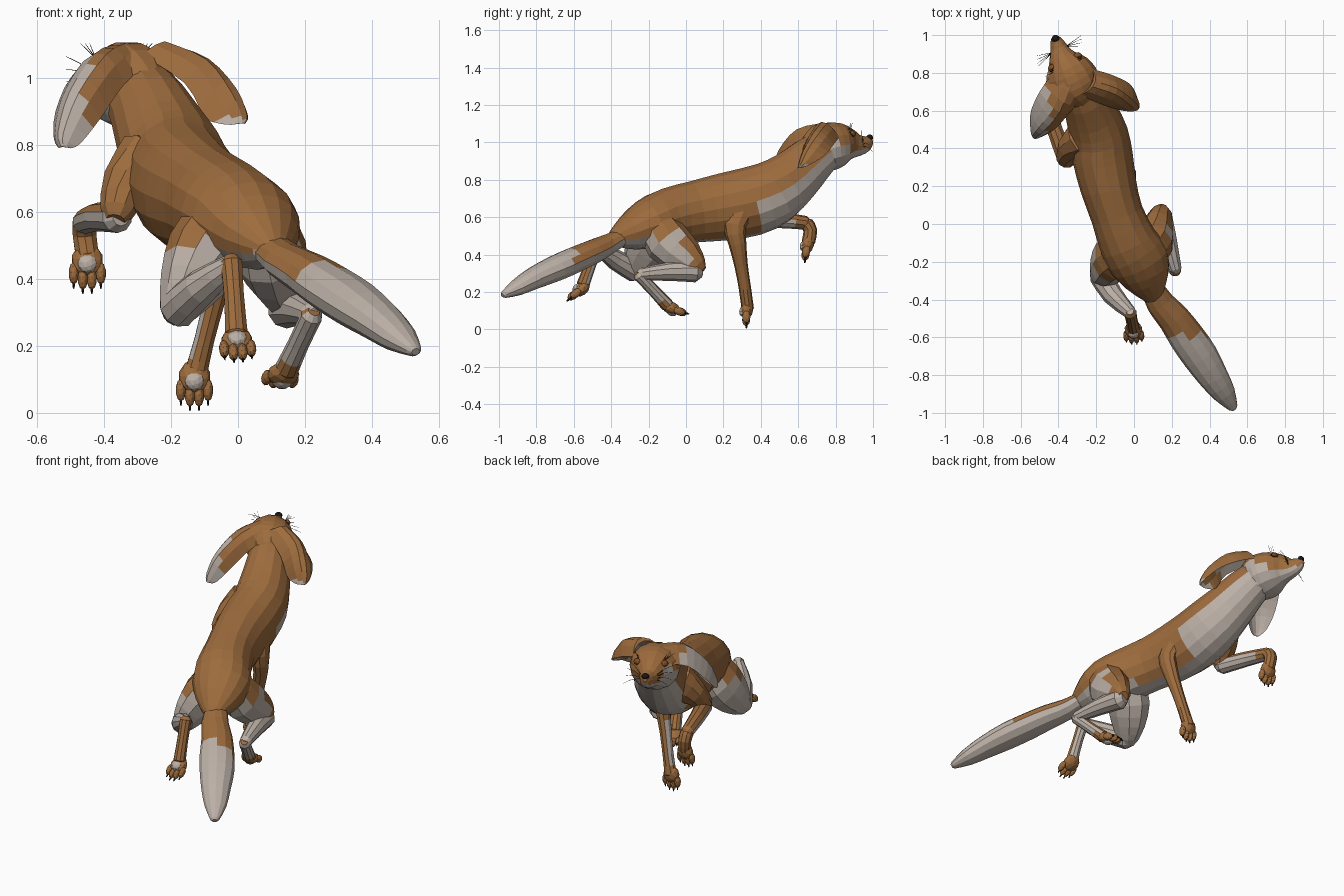
import bpy, bmesh, math
from mathutils import Vector, Matrix

if "Cube" in bpy.data.objects:
    bpy.data.objects.remove(bpy.data.objects["Cube"])

FUR, CREAM, DARK, EYE = range(4)
MATS = []
for name, col in (("brown fur", (.34, .15, .047)), ("cream fur", (.50, .435, .385)),
                  ("dark nose and claws", (.012, .009, .008)), ("amber eye", (.22, .075, .015))):
    m = bpy.data.materials.new(name)
    m.diffuse_color = (*col, 1)
    m.use_nodes = True
    m.node_tree.nodes["Principled BSDF"].inputs["Base Color"].default_value = m.diffuse_color
    MATS.append(m)


def finish(name, bm, rule=None):
    bmesh.ops.recalc_face_normals(bm, faces=bm.faces)
    bm.normal_update()
    if rule:
        for f in bm.faces:
            f.material_index = rule(f.calc_center_median(), f.normal)
    me = bpy.data.meshes.new(name)
    bm.to_mesh(me)
    bm.free()
    for m in MATS:
        me.materials.append(m)
    ob = bpy.data.objects.new(name, me)
    bpy.context.collection.objects.link(ob)
    return ob


def smooth(rows, n):
    """Catmull-Rom interpolation of number tuples."""
    out = []
    for i in range(len(rows) - 1):
        p0, p1 = rows[max(i - 1, 0)], rows[i]
        p2, p3 = rows[i + 1], rows[min(i + 2, len(rows) - 1)]
        for k in range(n):
            t = k / n
            out.append([.5 * (2 * b + (c - a) * t + (2 * a - 5 * b + 4 * c - d) * t * t
                              + (3 * b - a - 3 * c + d) * t ** 3)
                        for a, b, c, d in zip(p0, p1, p2, p3)])
    return out + [list(rows[-1])]


def skin(name, rings, rule):
    bm = bmesh.new()
    vs = [[bm.verts.new(p) for p in r] for r in rings]
    n = len(vs[0])
    for a, b in zip(vs, vs[1:]):
        for i in range(n):
            bm.faces.new((a[i], a[(i + 1) % n], b[(i + 1) % n], b[i]))
    bm.faces.new(vs[0])
    bm.faces.new(vs[-1])
    return finish(name, bm, rule)


def loft(name, rows, rule, up=(1, 0, 0), seg=10, n=2):
    """Tube through (x, y, z, half width, half height) with rounded ends."""
    rows = smooth([tuple(r) if len(r) == 5 else (*r, r[3]) for r in rows], n)
    pts = [Vector(r[:3]) for r in rows]
    wh = [(r[3], r[4]) for r in rows]
    d0, d1 = (pts[0] - pts[1]).normalized(), (pts[-1] - pts[-2]).normalized()
    pts = [pts[0] + d0 * min(wh[0]) * .6] + pts + [pts[-1] + d1 * min(wh[-1]) * .6]
    wh = [(wh[0][0] * .55, wh[0][1] * .55)] + wh + [(wh[-1][0] * .55, wh[-1][1] * .55)]
    rings = []
    for i, (p, (w, h)) in enumerate(zip(pts, wh)):
        t = (pts[min(i + 1, len(pts) - 1)] - pts[max(i - 1, 0)]).normalized()
        s = t.cross(Vector(up)).normalized()
        u = s.cross(t)
        rings.append([p + s * w * math.cos(a) + u * h * math.sin(a)
                      for a in (2 * math.pi * k / seg for k in range(seg))])
    return skin(name, rings, rule)


Z = (0, 0, 1)
fur = lambda c, n: FUR
cream = lambda c, n: CREAM

# torso and neck, cream throat and belly
loft("body", [(.10, -.38, .49, .06, .05), (.07, -.30, .52, .12, .10), (.03, -.2, .565, .16, .135),
              (-.03, -.1, .60, .155, .155), (-.09, .05, .63, .14, .165), (-.135, .2, .655, .15, .18),
              (-.165, .35, .685, .16, .185), (-.185, .47, .735, .155, .175), (-.225, .58, .82, .14, .15),
              (-.265, .67, .905, .12, .13), (-.30, .74, .96, .11, .11)],
     lambda c, n: CREAM if (n.z < -.8 or (c.y > .4 and n.z < .1 and n.z - n.y < -.25)
                            or (c.y < -.2 and c.z < .48)) else FUR, Z, 16)

# tail with a brown saddle at its root
loft("tail", [(.09, -.33, .50, .06, .045), (.14, -.42, .455, .075, .055), (.21, -.5, .415, .085, .065),
              (.28, -.6, .37, .095, .07), (.35, -.7, .325, .095, .07), (.42, -.81, .275, .08, .06),
              (.48, -.9, .225, .06, .045), (.525, -.972, .187, .026, .02)],
     lambda c, n: FUR if c.y > -.59 and n.z > .3 else CREAM, Z, 12)

# head
loft("head", [(-.27, .66, .95, .075, .09), (-.30, .71, .965, .125, .125), (-.33, .77, .98, .14, .13),
              (-.355, .83, .99, .118, .115), (-.38, .88, .99, .075, .083), (-.395, .925, .985, .05, .058),
              (-.408, .96, .995, .037, .045), (-.416, .98, 1.008, .024, .03)],
     lambda c, n: CREAM if n.z < (.25 if c.y < .87 else -.3) else FUR, Z, 14)


def blob(bm, co, radii, axes, mat, sub=1):
    """Ellipsoid with radii along three axes."""
    m = Matrix.Translation(co) @ Matrix(axes).transposed().to_4x4() @ Matrix.Diagonal((*radii, 1))
    r = bmesh.ops.create_icosphere(bm, subdivisions=sub, radius=1, matrix=m)
    for f in {f for v in r["verts"] for f in v.link_faces}:
        f.material_index = mat


# face: nose, eyes with dark lids, whiskers
fwd = Vector((-.42, .907, 0))
side = Vector((.907, .42, 0))
axes = (side, fwd, Vector(Z))
bm = bmesh.new()
blob(bm, (-.416, .982, 1.025), (.022, .018, .018), axes, DARK, 2)
finish("nose", bm)
for s, word in ((-1, "left"), (1, "right")):
    bm = bmesh.new()
    e = Vector((-.363, .852, 1.043)) + side * s * .068
    blob(bm, e, (.026, .024, .020), axes, DARK, 2)
    blob(bm, e + fwd * .006 + side * s * .006 + Vector((0, 0, .004)), (.023, .021, .017), axes, EYE, 2)
    finish(word + "_eye", bm)
    for k in range(4):
        a = Vector((-.395, .925, .99)) + side * s * .04 + Vector((0, 0, .008 * k - .01))
        b = a + side * s * .09 + Vector((0, -.02 * k + .02, .03 * k - .03))
        loft(word + "_whisker", [(*a, .0015), (*((a + b) / 2 + Vector((0, 0, .01))), .0012), (*b, .0006)],
             lambda c, n: DARK, Z, 4, 1)
    for k in range(3):
        a = e + Vector((0, -.01 * k, .015))
        b = a + side * s * (.02 + .015 * k) + Vector((0, 0, .045))
        loft(word + "_brow_hair", [(*a, .0015), (*b, .0006)], lambda c, n: DARK, (0, 1, 0), 4, 1)


# ears: thin cupped leaves, each row is front edge, ridge, back edge
def ear(name, rows, rule):
    rings = []
    for r in smooth(rows, 3):
        a, m, b = Vector(r[:3]), Vector(r[3:6]), Vector(r[6:])
        ctrl = 2 * m - (a + b) / 2
        out = [a * (1 - t) ** 2 + ctrl * 2 * t * (1 - t) + b * t * t for t in (0, .2, .4, .6, .8, 1)]
        inner = [p.lerp(a.lerp(b, t), .3) for p, t in zip(out[1:-1], (.2, .4, .6, .8))]
        rings.append(out + inner[::-1])
    skin(name, rings, rule)


ear("left_ear", [(-.43, .80, 1.03, -.35, .75, 1.105, -.25, .69, 1.06),
                 (-.50, .70, 1.00, -.41, .60, 1.075, -.34, .59, .98),
                 (-.545, .60, .90, -.49, .50, .96, -.41, .51, .88),
                 (-.55, .52, .82, -.53, .46, .84, -.47, .47, .805),
                 (-.535, .47, .79, -.525, .45, .795, -.50, .46, .79)],
    lambda c, n: CREAM if c.x < -.45 or (n.y > .3 and c.y > .66) else FUR)
ear("right_ear", [(-.22, .82, 1.03, -.21, .74, 1.108, -.29, .68, 1.07),
                  (-.12, .79, .99, -.09, .70, 1.06, -.16, .63, .985),
                  (-.02, .74, .93, -.01, .64, .965, -.10, .61, .885),
                  (.02, .66, .88, .02, .61, .89, -.06, .60, .865),
                  (.02, .61, .862, .015, .60, .865, -.02, .595, .86)],
    lambda c, n: CREAM if c.z < .882 or (n.z < -.1 and c.z > .95) else FUR)


# paws: palm, sole pad, four toes, claws
def paw(name, c, toe, sole):
    c, t = Vector(c), Vector(toe).normalized()
    s = t.cross(Vector(sole)).normalized()
    u = s.cross(t)
    ax = (s, t, u)
    bm = bmesh.new()
    blob(bm, c, (.048, .052, .034), ax, FUR, 2)
    blob(bm, c + u * .018 + t * .012, (.03, .03, .022), ax, CREAM, 2)
    for k, back in ((-1.5, .016), (-.5, 0), (.5, 0), (1.5, .016)):
        p = c + s * k * .027 + t * (.055 - back)
        blob(bm, p, (.0155, .034, .022), ax, FUR, 2)
        blob(bm, p + t * .034 - u * .004, (.004, .015, .006), ax, DARK)
    finish(name, bm)


paw("front_right_paw", (-.13, .325, .107), (0, -.06, -1), (0, -1, 0))
paw("front_left_paw", (-.45, .65, .455), (0, -.2, -1), (0, -1, .2))
paw("hind_left_paw", (-.003, -.56, .215), (.05, -.8, -.6), (0, -.6, .8))
paw("hind_right_paw", (.135, -.08, .115), (-.25, .9, -.35), (0, -.4, -.9))

# front right leg, planted
loft("front_right_leg", [(-.06, .30, .66, .08, .05), (-.03, .26, .56, .062, .042), (-.04, .275, .46, .048, .04),
                         (-.07, .295, .34, .036, .034), (-.10, .315, .22, .033, .031), (-.128, .33, .11, .033, .036)],
     lambda c, n: CREAM if n.x < -.5 and .17 < c.z < .42 else FUR)

# front left leg, lifted and folded
loft("front_left_shoulder", [(-.27, .45, .74, .11), (-.335, .40, .68, .075), (-.36, .34, .60, .052)], fur, (0, 1, 0))
loft("front_left_forearm", [(-.36, .345, .585, .048), (-.42, .5, .585, .043), (-.458, .64, .57, .037)],
     lambda c, n: FUR if n.z > .5 or c.y > .61 else CREAM)
loft("front_left_wrist", [(-.458, .645, .565, .038), (-.458, .665, .53, .037), (-.45, .655, .47, .036)], fur)

# hind right leg, swung forward
loft("hind_right_thigh", [(.07, -.17, .58, .10, .09), (.10, -.10, .47, .125, .11), (.13, 0, .385, .10, .08),
                          (.145, .06, .33, .06, .055)],
     lambda c, n: CREAM if c.z < .51 and c.y + .3 * c.z < .13 else FUR)
loft("hind_right_shin", [(.145, .05, .31, .058), (.18, -.09, .31, .05), (.22, -.24, .295, .034)], cream)
loft("hind_right_foot", [(.22, -.25, .29, .033), (.18, -.17, .205, .032), (.145, -.1, .13, .036)],
     lambda c, n: FUR if n.z > .4 or c.z < .15 else CREAM)

# hind left leg, kicked back
loft("hind_left_thigh", [(-.05, -.13, .56, .12, .11), (-.10, -.17, .47, .14, .12), (-.15, -.23, .375, .115, .09),
                         (-.18, -.27, .31, .07, .06)],
     lambda c, n: CREAM if c.z < .5 else FUR)
loft("hind_left_shin", [(-.18, -.27, .31, .06), (-.11, -.38, .375, .055), (-.02, -.47, .44, .035)], cream)
loft("hind_left_foot", [(-.02, -.47, .45, .034), (-.012, -.51, .35, .031), (-.005, -.55, .24, .035)],
     lambda c, n: FUR if n.y < .3 else CREAM)
